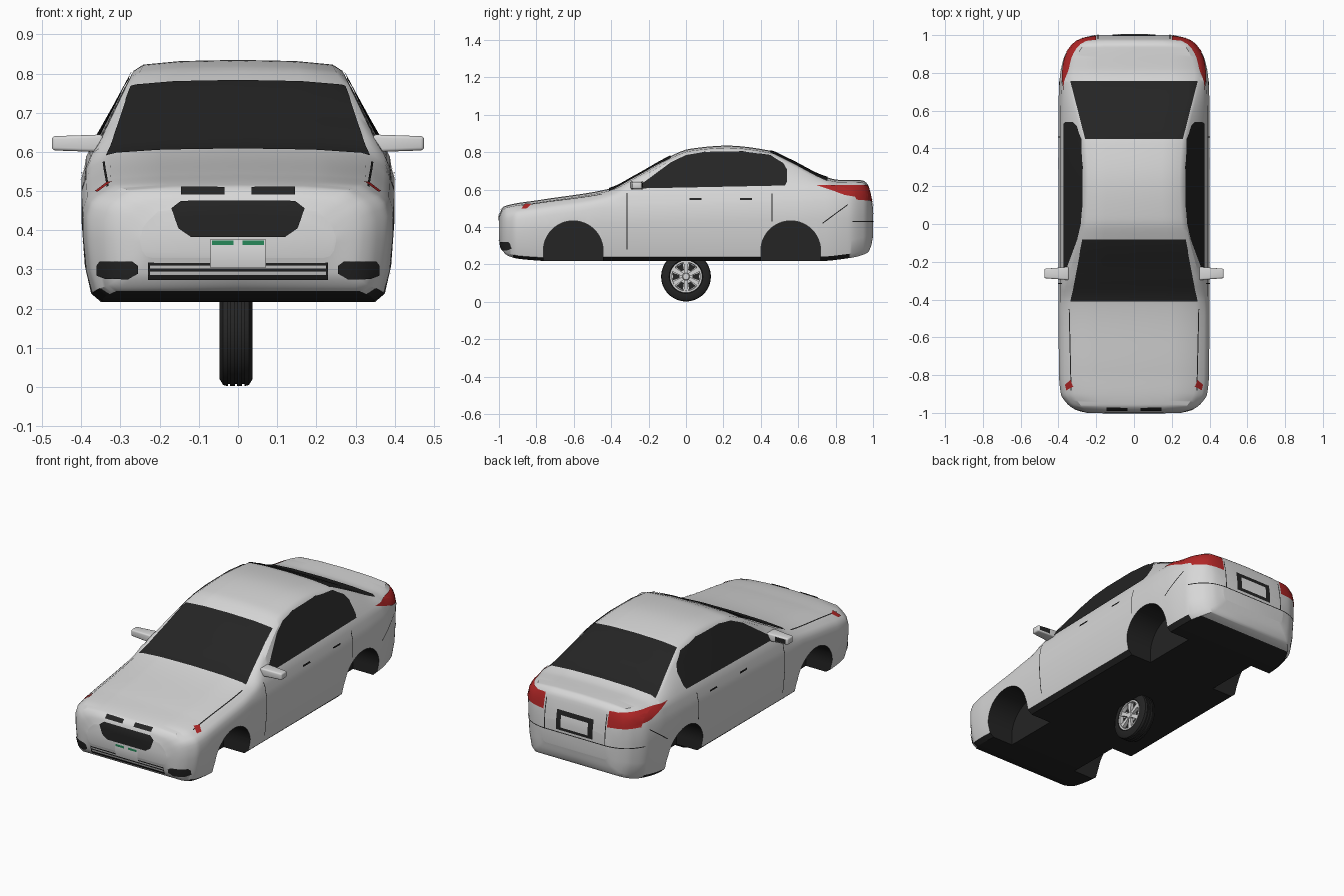
import bpy, bmesh, math
from mathutils import Vector
from mathutils.bvhtree import BVHTree

if "Cube" in bpy.data.objects:
    bpy.data.objects.remove(bpy.data.objects["Cube"])


def material(name, r, g, b):
    m = bpy.data.materials.new(name)
    m.diffuse_color = (r, g, b, 1)
    m.use_nodes = True
    m.node_tree.nodes["Principled BSDF"].inputs["Base Color"].default_value = m.diffuse_color
    return m


SILVER = material("silver_paint", 0.68, 0.68, 0.68)
BLACK = material("black_trim", 0.018, 0.018, 0.018)
RED = material("red_lamp", 0.45, 0.02, 0.02)
GREEN = material("green_stripe", 0.02, 0.25, 0.10)
WHITE = material("white_plate", 0.75, 0.75, 0.75)


def make(name, bm, mats, smooth=True):
    me = bpy.data.meshes.new(name)
    bm.to_mesh(me)
    bm.free()
    ob = bpy.data.objects.new(name, me)
    bpy.context.collection.objects.link(ob)
    for m in mats:
        me.materials.append(m)
    if smooth:
        smooth_object(ob)
    return ob


def smooth_object(ob):
    bpy.ops.object.select_all(action='DESELECT')
    ob.select_set(True)
    bpy.context.view_layer.objects.active = ob
    bpy.ops.object.shade_smooth_by_angle(angle=math.radians(32))


def curve(pts):
    """Smooth interpolation without overshoot."""
    d = [(b[1] - a[1]) / (b[0] - a[0]) for a, b in zip(pts, pts[1:])]
    s = [d[0]] + [0 if a * b <= 0 else 2 * a * b / (a + b) for a, b in zip(d, d[1:])] + [d[-1]]

    def f(y):
        i = 0
        while i < len(pts) - 2 and y > pts[i + 1][0]:
            i += 1
        (x0, y0), (x1, y1) = pts[i], pts[i + 1]
        h = x1 - x0
        t = min(1, max(0, (y - x0) / h))
        return (y0 * (1 + 2 * t) * (1 - t) ** 2 + y1 * t * t * (3 - 2 * t)
                + h * s[i] * t * (1 - t) ** 2 + h * s[i + 1] * t * t * (t - 1))
    return f


# Body outline: top line, bottom line and half width along the length
top = curve([(-1, .46), (-.985, .495), (-.96, .515), (-.78, .545), (-.41, .605), (-.27, .675),
             (-.07, .785), (.02, .818), (.22, .835), (.44, .81), (.556, .76), (.74, .67),
             (.82, .652), (.94, .65), (.97, .63), (.99, .56), (1, .50)])
bottom = curve([(-1, .33), (-.985, .28), (-.95, .245), (-.88, .228), (-.7, .217), (.7, .217),
                (.88, .235), (.97, .262), (.99, .30), (1, .35)])
width = curve([(-1, .25), (-.98, .315), (-.95, .355), (-.9, .387), (-.8, .397), (-.3, .40),
               (.6, .40), (.75, .395), (.87, .375), (.95, .325), (.985, .27), (1, .21)])


def section(y):
    zt, zb, k = top(y), bottom(y), width(y) / .4
    zs = min(.597 + .025 * (y + .3), zt - .04)
    zl = min(.535 + .03 * y, zs - .03)
    zr = max(zt - .028, zs + .3 * (zt - zs))
    xr = k * min(.352, .365 - .475 * max(0, zr - .6))
    h = zl - zb
    half = [(0, zb), (.35 * k, zb), (.375 * k, zb + .07 * h), (.391 * k, zb + .3 * h),
            (.399 * k, zb + .65 * h), (.40 * k, zl - .02 * min(1, h / .2)), (.393 * k, zl),
            (.388 * k, zl + .5 * (zs - zl)), (.372 * k, zs), (xr, zr), (xr - .025 * k, zt - .012),
            (.55 * xr, zt - .003), (0, zt)]
    return half + [(-x, z) for x, z in half[-2:0:-1]]


# Car body: loft of cross sections
N = 130
bm = bmesh.new()
rings = []
for i in range(N + 1):
    y = -math.cos(math.pi * i / N)
    rings.append([bm.verts.new((x, y, z)) for x, z in section(y)])
for a, b in zip(rings, rings[1:]):
    n = len(a)
    for j in range(n):
        f = bm.faces.new((a[j], a[(j + 1) % n], b[(j + 1) % n], b[j]))
        low = j in (0, 1, n - 1, n - 2)
        f.material_index = 1 if low and f.calc_center_median().z < .245 else 0
bm.faces.new(rings[0])
bm.faces.new(rings[-1])
bmesh.ops.recalc_face_normals(bm, faces=bm.faces)
surface = BVHTree.FromBMesh(bm)
body = make("car_body", bm, [SILVER, BLACK], False)

# Wheel arches cut out of the body
for side in (-1, 1):
    for yc in (-.603, .56):
        bm = bmesh.new()
        pts = [(yc + .16, .1)] + [(yc + .16 * math.cos(math.pi * i / 28), .273 + .16 * math.sin(math.pi * i / 28))
                                  for i in range(29)] + [(yc - .16, .1)]
        f = bm.faces.new([bm.verts.new((side * .22, y, z)) for y, z in pts])
        g = bmesh.ops.extrude_face_region(bm, geom=[f])["geom"]
        bmesh.ops.translate(bm, verts=[v for v in g if isinstance(v, bmesh.types.BMVert)], vec=(side * .3, 0, 0))
        bmesh.ops.recalc_face_normals(bm, faces=bm.faces)
        for f in bm.faces:
            f.material_index = 1
        cutter = make("arch_cutter", bm, [SILVER, BLACK], False)
        cutter.hide_render = True
        bpy.context.view_layer.objects.active = body
        mod = body.modifiers.new("arch", 'BOOLEAN')
        mod.operation, mod.solver, mod.object = 'DIFFERENCE', 'EXACT', cutter
        bpy.ops.object.modifier_apply(modifier=mod.name)
        bpy.data.objects.remove(cutter)
smooth_object(body)

# Views that thin plates are projected from: 2D point -> ray origin, and ray direction
VIEWS = {"right": (lambda a, b: (2, a, b), (-1, 0, 0)), "left": (lambda a, b: (-2, a, b), (1, 0, 0)),
         "front": (lambda a, b: (a, -2, b), (0, 1, 0)), "rear": (lambda a, b: (a, 2, b), (0, -1, 0)),
         "top": (lambda a, b: (a, b, 2), (0, 0, -1))}


def plate(name, view, pts, mat, lift=.004, step=.025):
    """Flat outline cut into a grid and laid onto the body."""
    origin, d = VIEWS[view]
    d = Vector(d)
    bm = bmesh.new()
    bm.faces.new([bm.verts.new((a, b, 0)) for a, b in pts])
    for ax in (0, 1):
        lo, hi = min(p[ax] for p in pts), max(p[ax] for p in pts)
        for i in range(1, math.ceil((hi - lo) / step)):
            co = [0, 0, 0]
            co[ax] = lo + i * step
            bmesh.ops.bisect_plane(bm, geom=bm.verts[:] + bm.edges[:] + bm.faces[:], plane_co=co,
                                   plane_no=(1 - ax, ax, 0))
    missed = []
    for v in bm.verts:
        loc, nor, _, _ = surface.ray_cast(Vector(origin(v.co.x, v.co.y)), d)
        if loc is None:
            missed.append(v)
        else:
            v.co = loc + nor * lift
    bmesh.ops.delete(bm, geom=missed, context='VERTS')
    bm.normal_update()
    for f in bm.faces:
        if f.normal.dot(d) > 0:
            f.normal_flip()
    return make(name, bm, [mat])


def rect(a0, a1, b0, b1):
    return [(a0, b0), (a1, b0), (a1, b1), (a0, b1)]


def line(name, view, p, q, w=.005):
    p, q = Vector(p), Vector(q)
    o = (q - p).orthogonal().normalized() * w / 2
    plate(name, view, [p - o, q - o, q + o, p + o], BLACK, .002)


# Windscreen and rear window
plate("windscreen", "top", [(-.335, -.41), (.335, -.41), (.272, -.08), (-.272, -.08)], BLACK)
plate("rear_window", "top", [(-.257, .45), (.257, .45), (.335, .755), (-.335, .755)], BLACK)

# Side windows, lamps, seams and handles
for v in ("left", "right"):
    plate(v + "_side_window", v, [(-.27, .604), (.53, .62), (.54, .64), (.54, .705), (.52, .74), (.45, .782),
                                  (.3, .803), (.1, .80), (0, .783), (-.08, .745)], BLACK)
    plate(v + "_tail_lamp_side", v, [(.70, .622), (.965, .622), (.97, .55), (.85, .57)], RED)
    plate(v + "_front_marker", v, [(-.88, .495), (-.85, .497), (-.825, .52), (-.86, .522)], RED)
    line(v + "_front_door_seam", v, (-.315, .28), (-.315, .58))
    line(v + "_rear_door_seam", v, (.46, .43), (.46, .58))
    line(v + "_quarter_seam", v, (.73, .42), (.865, .52))
    line(v + "_bumper_seam", v, (.89, .43), (.985, .43))
    for y in (.05, .32):
        plate(v + "_door_handle", v, rect(y - .032, y + .032, .543, .553), BLACK, .006)

# Front grilles, fog lamps and number plate
plate("main_grille", "front", [(-.145, .474), (-.17, .455), (-.152, .405), (-.12, .383),
                               (.12, .383), (.152, .405), (.17, .455), (.145, .474)], BLACK)
plate("front_number_plate", "front", rect(-.07, .07, .305, .378), WHITE, .004)
plate("lower_slot", "front", rect(-.23, .23, .275, .287), BLACK)
plate("middle_slot", "front", rect(-.23, .23, .296, .303), BLACK)
for s in (-1, 1):
    plate("upper_slot", "front", rect(s * .035, s * .145, .49, .508), BLACK)
    plate("plate_stripe", "front", rect(s * .012, s * .066, .362, .374), GREEN, .007)
    plate("bumper_slot", "front", rect(s * .07, s * .23, .311, .318), BLACK)
    plate("slot_end", "front", rect(s * .225, s * .23, .275, .318), BLACK)
    plate("fog_lamp", "front", [(s * .255, .31), (s * .27, .321), (s * .35, .321), (s * .358, .31),
                                (s * .358, .285), (s * .335, .276), (s * .28, .276), (s * .255, .29)], BLACK)
    line("bonnet_seam", "top", (s * .342, -.45), (s * .332, -.88))
    # Rear lamps and boot seams
    plate("tail_lamp_rear", "rear", [(s * .2, .62), (s * .355, .62), (s * .355, .545), (s * .2, .535)], RED)
    line("boot_seam", "rear", (s * .19, .43), (s * .19, .60))
line("boot_bottom_seam", "rear", (-.3, .43), (.3, .43))
plate("rear_plate_frame", "rear", rect(-.115, .115, .445, .555), BLACK)
plate("rear_number_plate", "rear", rect(-.085, .085, .462, .53), WHITE, .007)

# Door mirrors
for s in (-1, 1):
    bm = bmesh.new()
    bmesh.ops.create_cube(bm, size=1)
    for v in bm.verts:
        out = v.co.x > 0
        v.co = Vector((s * (.475 if out else .345), -.262 + v.co.y * (.05 if out else .07),
                       .622 + v.co.z * (.036 if out else .045)))
    bmesh.ops.recalc_face_normals(bm, faces=bm.faces)
    bmesh.ops.bevel(bm, geom=bm.edges[:], offset=.008, segments=3, affect='EDGES', profile=.5)
    make("door_mirror", bm, [SILVER])
    bm = bmesh.new()
    bm.faces.new([bm.verts.new((s * x, y, z)) for x, y, z in
                  ((.40, -.230, .609), (.40, -.230, .636), (.463, -.235, .634), (.463, -.235, .611))][::-s])
    make("mirror_glass", bm, [BLACK])


# Single wheel under the middle of the car
def lathe(name, profile, mat, steps=48):
    bm = bmesh.new()
    vs = [bm.verts.new((x, 0, .135 + r)) for x, r in profile]
    es = [bm.edges.new(p) for p in zip(vs, vs[1:])]
    bmesh.ops.spin(bm, geom=vs + es, cent=(0, 0, .135), axis=(1, 0, 0), angle=2 * math.pi, steps=steps)
    bmesh.ops.remove_doubles(bm, verts=bm.verts, dist=.0002)
    bmesh.ops.recalc_face_normals(bm, faces=bm.faces)
    return make(name, bm, [mat])


tread = []
for x in (-.026, -.008, .010):
    tread += [(x, .133), (x, .127), (x + .006, .127), (x + .006, .133)]
lathe("tyre", [(-.035, 0), (-.035, .08), (-.047, .088), (-.047, .115), (-.038, .13)] + tread
      + [(.028, .13), (.037, .115), (.037, .09), (.028, .084), (.0, .084), (.0, 0)], BLACK)
lathe("rim", [(.028, .086), (.036, .086), (.036, .076), (.014, .074), (.014, 0), (.005, 0), (.005, .08), (.028, .086)],
      SILVER)
lathe("hub_cap", [(.036, 0), (.036, .016), (.032, .02), (.012, .02), (.012, 0)], SILVER, 24)
for i in range(6):
    for name, mat, off, x0, x1, rad in (("spoke", SILVER, 0, .014, .032, ((.012, .008), (.08, .013))),
                                        ("rim_hole", BLACK, .5, .013, .016, ((.036, .008), (.07, .020)))):
        t = (i + off) * math.pi / 3
        u, w = Vector((0, math.sin(t), math.cos(t))), Vector((0, math.cos(t), -math.sin(t)))
        (r0, h0), (r1, h1) = rad
        bm = bmesh.new()
        loops = [[bm.verts.new(Vector((x, 0, .135)) + u * r + w * h)
                  for r, h in ((r0, -h0), (r0, h0), (r1, h1), (r1, -h1))] for x in (x0, x1)]
        bm.faces.new(loops[0])
        bm.faces.new(loops[1])
        for j in range(4):
            k = (j + 1) % 4
            bm.faces.new((loops[0][j], loops[0][k], loops[1][k], loops[1][j]))
        bmesh.ops.recalc_face_normals(bm, faces=bm.faces)
        make(name, bm, [mat], False)
